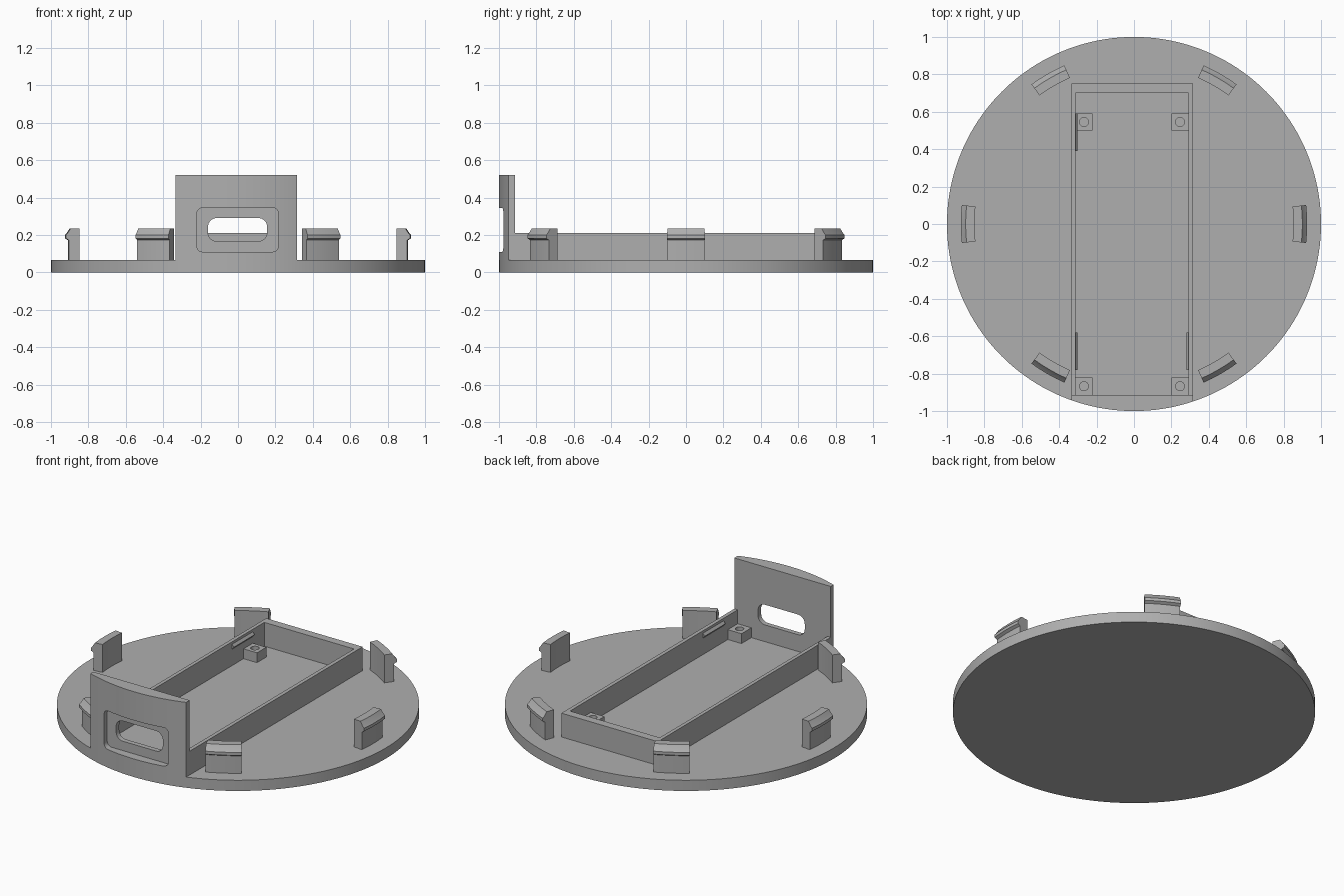
import bpy, bmesh, math
from mathutils import Matrix

cube = bpy.data.objects.get("Cube")
if cube:
    bpy.data.objects.remove(cube, do_unlink=True)

grey = bpy.data.materials.new("light grey plastic")
grey.use_nodes = True
COLOUR = (0.43, 0.43, 0.43, 1)
grey.diffuse_color = COLOUR
grey.node_tree.nodes["Principled BSDF"].inputs["Base Color"].default_value = COLOUR

BASE = 0.065  # top of the disc


def finish(name, bm):
    bmesh.ops.recalc_face_normals(bm, faces=bm.faces)
    mesh = bpy.data.meshes.new(name)
    bm.to_mesh(mesh)
    bm.free()
    mesh.materials.append(grey)
    obj = bpy.data.objects.new(name, mesh)
    bpy.context.collection.objects.link(obj)
    return obj


def prism(name, outline, z0, z1, matrix=None):
    """Extrude a flat outline from z0 to z1."""
    bm = bmesh.new()
    face = bm.faces.new([bm.verts.new((x, y, z0)) for x, y in outline])
    ext = bmesh.ops.extrude_face_region(bm, geom=[face])
    top = [v for v in ext["geom"] if isinstance(v, bmesh.types.BMVert)]
    bmesh.ops.translate(bm, verts=top, vec=(0, 0, z1 - z0))
    if matrix:
        bm.transform(matrix)
    return finish(name, bm)


def circle(cx, cy, r, n):
    return [(cx + r * math.cos(math.tau * i / n), cy + r * math.sin(math.tau * i / n))
            for i in range(n)]


def rect(x0, x1, y0, y1):
    return [(x0, y0), (x1, y0), (x1, y1), (x0, y1)]


def rounded_rect(x0, x1, y0, y1, r, n=8):
    pts = []
    corners = [(x1 - r, y1 - r), (x0 + r, y1 - r), (x0 + r, y0 + r), (x1 - r, y0 + r)]
    for k, (cx, cy) in enumerate(corners):
        for i in range(n + 1):
            a = (k + i / n) * math.pi / 2
            pts.append((cx + r * math.cos(a), cy + r * math.sin(a)))
    return pts


def activate(obj):
    bpy.ops.object.select_all(action="DESELECT")
    obj.select_set(True)
    bpy.context.view_layer.objects.active = obj


def cut(obj, cutter):
    mod = obj.modifiers.new("cut", "BOOLEAN")
    mod.operation = "DIFFERENCE"
    mod.solver = "EXACT"
    mod.object = cutter
    activate(obj)
    bpy.ops.object.modifier_apply(modifier=mod.name)
    bpy.data.objects.remove(cutter, do_unlink=True)


def smooth(obj):
    activate(obj)
    bpy.ops.object.shade_smooth_by_angle(angle=math.radians(25))


# Round base
smooth(prism("base_disc", circle(0, 0, 1, 160), 0, BASE))

# Front panel: curved outside, flat inside, with recessed port opening
LEFT, RIGHT, PANEL_BACK = -0.335, 0.315, -0.915
arc = []
for i in range(25):
    x = LEFT + (RIGHT - LEFT) * i / 24
    arc.append((x, -math.sqrt(1 - x * x)))
panel = prism("front_panel", arc + [(RIGHT, PANEL_BACK), (LEFT, PANEL_BACK)], BASE, 0.52)
upright = Matrix.Rotation(math.pi / 2, 4, "X")  # outline y becomes z, depth becomes -y
cut(panel, prism("recess_cutter", rounded_rect(-0.22, 0.215, 0.11, 0.345, 0.03),
                 0.945, 1.1, upright))
cut(panel, prism("port_cutter", rounded_rect(-0.16, 0.155, 0.167, 0.29, 0.045),
                 0.8, 1.1, upright))
smooth(panel)

# Tray walls, open towards the panel
IN_L, IN_R, WALL_TOP = -0.313, 0.292, 0.21
prism("tray_walls", [(LEFT, PANEL_BACK), (LEFT, 0.75), (RIGHT, 0.75), (RIGHT, PANEL_BACK),
                     (IN_R, PANEL_BACK), (IN_R, 0.7), (IN_L, 0.7), (IN_L, PANEL_BACK)],
      BASE, WALL_TOP)

# Small snap ridges on the inner walls: triangular section run along y
for name, wall, inward, y0, y1 in (("right_rear_ridge", IN_L, 1, 0.39, 0.59),
                                   ("right_front_ridge", IN_L, 1, -0.78, -0.58),
                                   ("left_front_ridge", IN_R, -1, -0.78, -0.58)):
    section = [(wall, 0.165), (wall + inward * 0.012, 0.18), (wall, 0.195)]
    prism(name, section, -y1, -y0, upright)

# Corner standoffs with screw holes
for side, x0, x1 in (("right", IN_L, -0.222), ("left", 0.2, IN_R)):
    for end, y0, y1 in (("front", PANEL_BACK, -0.82), ("rear", 0.5, 0.59)):
        post = prism(f"{side}_{end}_standoff", rect(x0, x1, y0, y1), BASE, 0.125)
        hole = circle((x0 + x1) / 2, (y0 + y1) / 2, 0.024, 24)
        cut(post, prism("hole_cutter", hole, 0.075, 0.2))
        smooth(post)

# Six snap clips: a hooked profile swept through a short arc
profile = [(0.853, BASE), (0.91, BASE), (0.91, 0.172), (0.926, 0.182),
           (0.926, 0.2), (0.918, 0.208), (0.9, 0.235), (0.853, 0.235)]
HALF, STEPS = math.radians(6.3), 8
for k in range(6):
    bm = bmesh.new()
    rings = []
    for s in range(STEPS + 1):
        a = k * math.pi / 3 - HALF + 2 * HALF * s / STEPS
        rings.append([bm.verts.new((r * math.cos(a), r * math.sin(a), z)) for r, z in profile])
    for a, b in zip(rings, rings[1:]):
        for i in range(len(profile)):
            j = (i + 1) % len(profile)
            bm.faces.new((a[i], a[j], b[j], b[i]))
    bm.faces.new(rings[0])
    bm.faces.new(rings[-1])
    smooth(finish(f"snap_clip_{k + 1}", bm))
